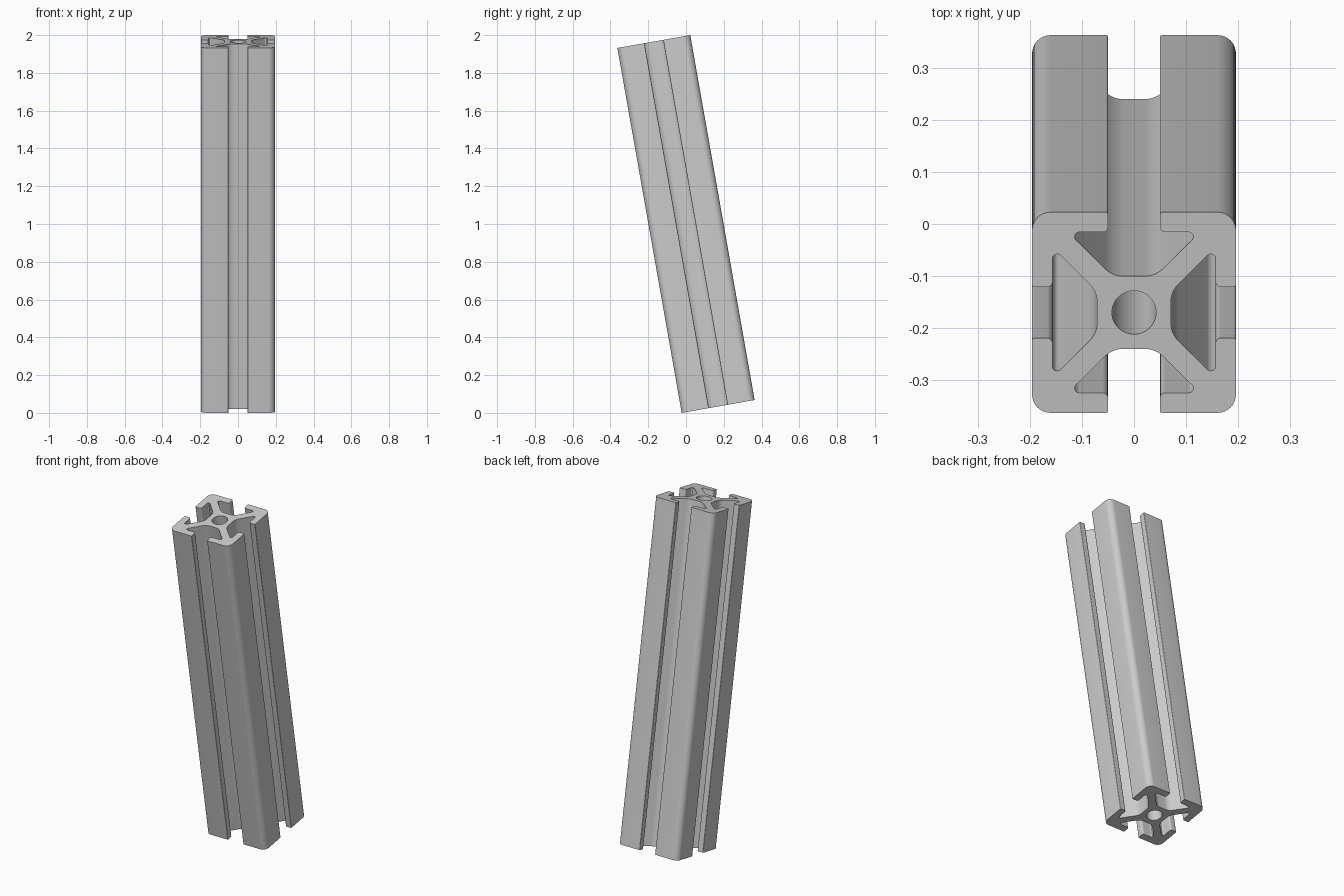
import bpy, bmesh, math
from mathutils import Vector, Matrix

if "Cube" in bpy.data.objects:
    bpy.data.objects.remove(bpy.data.objects["Cube"])

HALF = 0.196      # half width of the section
LIP = 0.157       # inner face of the slot lips
SLOT = 0.05       # half opening of a slot
CORE = 0.071      # floor of a slot
WEB = 0.03        # offset of the diagonal webs
BORE = 0.0425
TILT = math.radians(10)
LENGTH = (2 - 2 * HALF * math.sin(TILT)) / math.cos(TILT)


def fillet(prev, corner, nxt, radius, steps):
    """Points of a round arc replacing a corner."""
    a, b = (prev - corner).normalized(), (nxt - corner).normalized()
    half = a.angle(b) / 2
    centre = corner + (a + b).normalized() * radius / math.sin(half)
    start = corner + a * radius / math.tan(half) - centre
    end = corner + b * radius / math.tan(half) - centre
    return [centre + start.lerp(end, i / steps).normalized() * radius
            for i in range(steps + 1)]


def section():
    """One slot side, mirrored about its middle and repeated four times."""
    lower = [((HALF, -SLOT), 0.004), ((LIP, -SLOT), 0.01),
             ((LIP, WEB - LIP), 0.009), ((CORE, WEB - CORE), 0.05)]
    upper = [((x, -y), r) for (x, y), r in reversed(lower)]
    side = [((HALF, -HALF), 0.035)] + lower + upper
    corners = []
    for k in range(4):
        turn = Matrix.Rotation(k * math.pi / 2, 2)
        corners += [(turn @ Vector(p), r) for p, r in side]
    points = []
    for i, (p, r) in enumerate(corners):
        nxt = corners[(i + 1) % len(corners)][0]
        points += fillet(corners[i - 1][0], p, nxt, r, 8)
    return points


def add_loop(bm, points):
    verts = [bm.verts.new((p.x, p.y, -LENGTH / 2)) for p in points]
    return [bm.edges.new((v, verts[i - 1])) for i, v in enumerate(verts)]


# Aluminium bar: filled section with a round bore, extruded along its length
bm = bmesh.new()
circle = [Vector((math.cos(a), math.sin(a))) * BORE
          for a in (i * math.tau / 48 for i in range(48))]
edges = add_loop(bm, section()) + add_loop(bm, circle)
bmesh.ops.triangle_fill(bm, edges=edges, use_beauty=True)
grown = bmesh.ops.extrude_face_region(bm, geom=bm.faces[:], use_keep_orig=True)
top = [g for g in grown["geom"] if isinstance(g, bmesh.types.BMVert)]
bmesh.ops.translate(bm, verts=top, vec=(0, 0, LENGTH))
bmesh.ops.recalc_face_normals(bm, faces=bm.faces[:])
mesh = bpy.data.meshes.new("slotted_bar")
bm.to_mesh(mesh)
bm.free()

bar = bpy.data.objects.new("slotted_bar", mesh)
bpy.context.collection.objects.link(bar)

# Lean the bar towards the front
bar.rotation_euler.x = TILT
bar.location.z = 1

# Plain grey metal
grey = bpy.data.materials.new("aluminium_grey")
grey.use_nodes = True
colour = (0.6, 0.6, 0.6, 1)
grey.diffuse_color = colour
grey.node_tree.nodes["Principled BSDF"].inputs["Base Color"].default_value = colour
mesh.materials.append(grey)

bpy.context.view_layer.objects.active = bar
bar.select_set(True)
bpy.ops.object.shade_smooth_by_angle(angle=math.radians(30))
